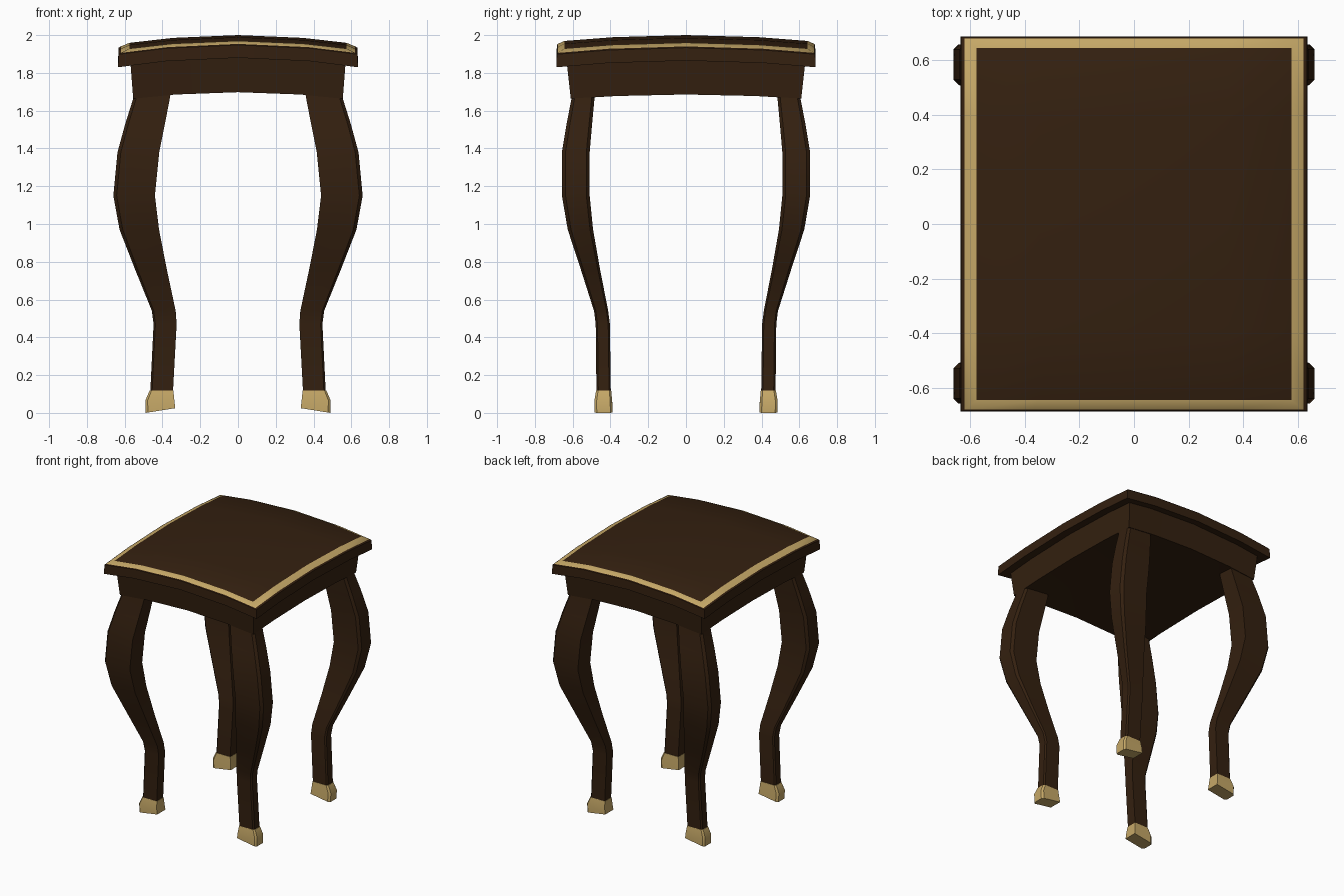
import bpy, bmesh, math

if "Cube" in bpy.data.objects:
    bpy.data.objects.remove(bpy.data.objects["Cube"])


def material(name, rgb):
    m = bpy.data.materials.new(name)
    m.diffuse_color = (*rgb, 1)
    m.use_nodes = True
    m.node_tree.nodes["Principled BSDF"].inputs["Base Color"].default_value = m.diffuse_color
    return m


WOOD = material("dark wood", (0.034, 0.0145, 0.005))
GOLD = material("gold trim", (0.56, 0.39, 0.135))


def finish(name, bm, mats, mirror=False):
    bmesh.ops.recalc_face_normals(bm, faces=bm.faces)
    me = bpy.data.meshes.new(name)
    bm.to_mesh(me)
    bm.free()
    ob = bpy.data.objects.new(name, me)
    bpy.context.collection.objects.link(ob)
    for m in mats:
        me.materials.append(m)
    bpy.ops.object.select_all(action='DESELECT')
    ob.select_set(True)
    bpy.context.view_layer.objects.active = ob
    bpy.ops.object.shade_smooth_by_angle(angle=math.radians(32))
    if mirror:
        mod = ob.modifiers.new("four corners", 'MIRROR')
        mod.use_axis = (True, True, False)
    return ob


STEPS = [-1, -0.6, 0, 0.6, 1]
N = len(STEPS) - 1
RIM = ([(i, 0) for i in range(N)] + [(N, j) for j in range(N)]
       + [(i, N) for i in range(N, 0, -1)] + [(0, j) for j in range(N, 0, -1)])


def domed_block(name, layers, drop, mats, gold_band=None):
    """Stack of rectangles (half x, half y, z), every layer bowed down to its edges."""
    bm = bmesh.new()
    grids = []
    for k, (hx, hy, z) in enumerate(layers):
        cap = k in (0, len(layers) - 1)
        g = {}
        for i, a in enumerate(STEPS):
            for j, b in enumerate(STEPS):
                if cap or (i, j) in RIM:
                    x, y = a * hx, b * hy
                    dz = drop[0] * (x / 0.635) ** 2 + drop[1] * (y / 0.685) ** 2
                    g[i, j] = bm.verts.new((x, y, z - dz))
        grids.append(g)
        if cap:
            for i in range(N):
                for j in range(N):
                    bm.faces.new((g[i, j], g[i + 1, j], g[i + 1, j + 1], g[i, j + 1]))
    for k in range(len(layers) - 1):
        lo, hi = grids[k], grids[k + 1]
        for p, q in zip(RIM, RIM[1:] + RIM[:1]):
            f = bm.faces.new((lo[p], lo[q], hi[q], hi[p]))
            f.material_index = int(k == gold_band)
    return finish(name, bm, mats)


# Domed table top with inlaid gold border
domed_block("table_top",
            [(0.635, 0.685, 1.915), (0.632, 0.684, 1.983),
             (0.62, 0.679, 1.988), (0.575, 0.644, 2.0)],
            (0.05, 0.035), [WOOD, GOLD], gold_band=2)

# Apron block under the top
domed_block("apron", [(0.555, 0.61, 1.72), (0.57, 0.632, 1.92)],
            (0.045, 0.028), [WOOD])


def leg_loft(name, sections, outline, mats):
    """Loft the outline through (z, x inner, x outer, y inner, y outer, tilt)."""
    bm = bmesh.new()
    rings = []
    for z, x0, x1, y0, y1, tilt in sections:
        rings.append([bm.verts.new((x0 + (x1 - x0) * u, y0 + (y1 - y0) * v,
                                    z + tilt * (1 - u))) for u, v in outline])
    n = len(outline)
    for a, b in zip(rings, rings[1:]):
        for i in range(n):
            j = (i + 1) % n
            bm.faces.new((a[i], a[j], b[j], b[i]))
    bm.faces.new(rings[0])
    bm.faces.new(rings[-1])
    return finish(name, bm, mats, mirror=True)


# Curved cabriole legs
leg_loft("legs", [
    (1.76, 0.345, 0.545, 0.48, 0.595, 0),
    (1.66, 0.362, 0.556, 0.485, 0.607, 0),
    (1.53, 0.387, 0.597, 0.497, 0.632, 0),
    (1.38, 0.417, 0.638, 0.51, 0.657, 0),
    (1.15, 0.44, 0.66, 0.51, 0.657, 0),
    (0.97, 0.418, 0.627, 0.492, 0.626, 0),
    (0.76, 0.377, 0.545, 0.455, 0.557, 0),
    (0.54, 0.33, 0.456, 0.412, 0.487, 0),
    (0.47, 0.325, 0.447, 0.403, 0.478, 0),
    (0.10, 0.345, 0.465, 0.398, 0.474, 0),
], [(0, 0), (0.92, 0), (1, 0.12), (1, 0.87), (0.92, 1), (0, 1)], [WOOD])

# Gold foot caps with sloping soles
leg_loft("foot_caps", [
    (0.118, 0.342, 0.468, 0.396, 0.476, 0),
    (0.065, 0.337, 0.491, 0.391, 0.485, 0),
    (0.0, 0.332, 0.489, 0.388, 0.485, 0.025),
], [(0, 0), (0.9, 0), (1, 0.12), (1, 0.87), (0.92, 1), (0, 1)], [GOLD])
